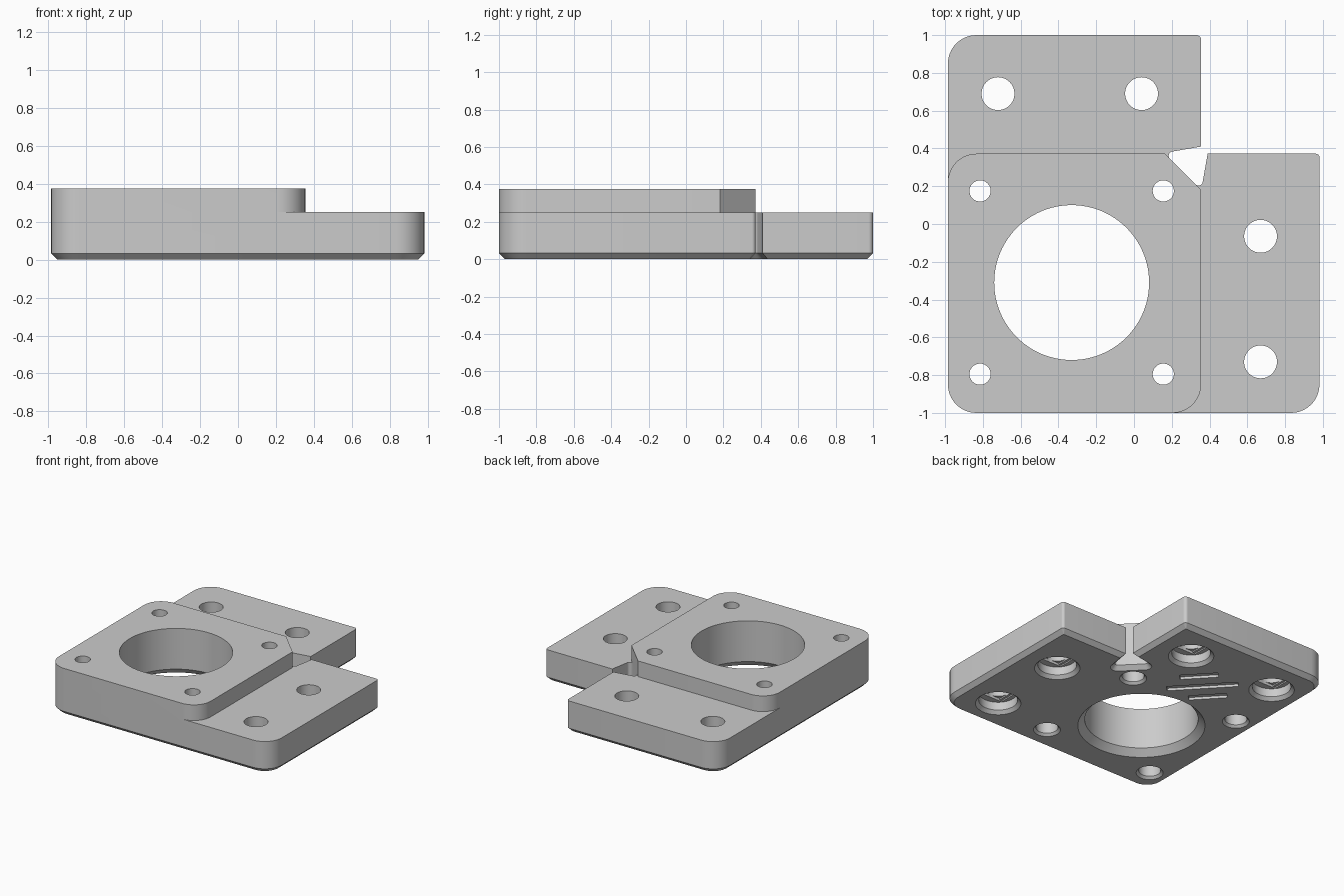
import bpy, bmesh, math
from mathutils import Vector, Matrix

if "Cube" in bpy.data.objects:
    bpy.data.objects.remove(bpy.data.objects["Cube"], do_unlink=True)

STEP, TOP, BEVEL = 0.25, 0.375, 0.032

grey = bpy.data.materials.new("plain grey")
grey.use_nodes = True
GREY = (0.6, 0.6, 0.6, 1)
grey.diffuse_color = GREY
grey.node_tree.nodes["Principled BSDF"].inputs["Base Color"].default_value = GREY


def to_object(name, bm):
    bmesh.ops.recalc_face_normals(bm, faces=bm.faces)
    mesh = bpy.data.meshes.new(name)
    bm.to_mesh(mesh)
    bm.free()
    mesh.materials.append(grey)
    obj = bpy.data.objects.new(name, mesh)
    bpy.context.collection.objects.link(obj)
    return obj


def rounded(corners, inset=0.0, steps=10):
    """Counter-clockwise outline of (x, y, radius) corners, inset and filleted."""
    pts = [Vector(c[:2]) for c in corners]
    n = len(pts)
    out = []
    for i, (x, y, r) in enumerate(corners):
        p = pts[i]
        d0 = (p - pts[i - 1]).normalized()
        d1 = (pts[(i + 1) % n] - p).normalized()
        n0, n1 = Vector((-d0.y, d0.x)), Vector((-d1.y, d1.x))
        miter = (n0 + n1) / (1 + n0.dot(n1))
        p = p + miter * inset
        if r == 0:
            out.append(p)
            continue
        side = 1 if d0.x * d1.y - d0.y * d1.x > 0 else -1
        radius = max(r - side * inset, 0.004)
        centre = p + miter * radius * side
        turn = side * math.acos(max(-1, min(1, d0.dot(d1))))
        arm = n0 * -side * radius
        for k in range(steps + 1):
            out.append(centre + Matrix.Rotation(turn * k / steps, 2) @ arm)
    return out


def loft(name, rings):
    """Solid through (outline, z) rings with equal point counts."""
    bm = bmesh.new()
    loops = [[bm.verts.new((p.x, p.y, z)) for p in ring] for ring, z in rings]
    for a, b in zip(loops, loops[1:]):
        for i in range(len(a)):
            j = (i + 1) % len(a)
            bm.faces.new((a[i], a[j], b[j], b[i]))
    bm.faces.new(loops[0])
    bm.faces.new(loops[-1])
    return to_object(name, bm)


def round_cutter(x, y, profile, sides=48):
    """Turned cutter from (radius, z) pairs."""
    rings = []
    for r, z in profile:
        angles = [2 * math.pi * k / sides for k in range(sides)]
        rings.append(([Vector((x + r * math.cos(a), y + r * math.sin(a))) for a in angles], z))
    return loft("round_cutter", rings)


def box_cutter(x, y, z0, z1, length, width, angle=0.0):
    bm = bmesh.new()
    place = Matrix.Translation((x, y, (z0 + z1) / 2)) @ Matrix.Rotation(angle, 4, "Z")
    bmesh.ops.create_cube(bm, size=1, matrix=place @ Matrix.Diagonal((length, width, z1 - z0, 1)))
    return to_object("box_cutter", bm)


def combine(target, other, operation):
    bpy.context.view_layer.objects.active = target
    mod = target.modifiers.new("combine", "BOOLEAN")
    mod.operation, mod.solver, mod.object = operation, "EXACT", other
    bpy.ops.object.modifier_apply(modifier=mod.name)
    bpy.data.objects.remove(other, do_unlink=True)


# L-shaped plate with a relief notch at the inner corner and a bevelled underside
plate_corners = [
    (-0.985, -1, 0.15), (0.982, -1, 0.15), (0.982, 0.372, 0.02), (0.39, 0.372, 0),
    (0.356, 0.18, 0.022), (0.16, 0.376, 0.022), (0.355, 0.41, 0),
    (0.355, 1, 0.025), (-0.985, 1, 0.15)]
side = rounded(plate_corners)
bracket = loft("mounting_bracket", [(rounded(plate_corners, BEVEL), 0), (side, BEVEL), (side, STEP)])

# Raised square pad with one clipped corner
pad_corners = [
    (-0.985, -1, 0.15), (0.355, -1, 0.15), (0.355, 0.181, 0),
    (0.164, 0.372, 0), (-0.985, 0.372, 0.15)]
pad = rounded(pad_corners)
combine(bracket, loft("raised_pad", [(pad, STEP), (pad, TOP)]), "UNION")


def flared(r, flare):
    """Start of a hole profile that opens out at the underside."""
    return [(r + 2 * flare, -flare), (r, flare)]


# Large central bore
combine(bracket, round_cutter(-0.33, -0.31, flared(0.41, 0.05) + [(0.41, 0.5)], 96), "DIFFERENCE")

# Small screw holes, counterbored from below
for sx in (-1, 1):
    for sy in (-1, 1):
        profile = flared(0.08, 0.018) + [(0.08, 0.24), (0.056, 0.24), (0.056, 0.5)]
        combine(bracket, round_cutter(-0.33 + 0.485 * sx, -0.31 + 0.485 * sy, profile), "DIFFERENCE")

# Arm bolt holes: counterbore, bridging slot, then the through hole
for x, y in ((-0.72, 0.69), (0.04, 0.69), (0.67, -0.065), (0.67, -0.73)):
    profile = flared(0.14, 0.025) + [(0.14, 0.09), (0.087, 0.09), (0.087, 0.5)]
    combine(bracket, round_cutter(x, y, profile), "DIFFERENCE")
    combine(bracket, box_cutter(x, y, 0.08, 0.1, 0.21, 0.172), "DIFFERENCE")
    combine(bracket, box_cutter(x, y, 0.085, 0.11, 0.172, 0.172), "DIFFERENCE")

# Three shallow diagonal grooves in the underside
for x, y, length in ((-0.19, 0.505, 0.28), (-0.305, 0.407, 0.52), (-0.43, 0.318, 0.28)):
    combine(bracket, box_cutter(x, y, -0.02, 0.02, length, 0.06, math.radians(133)), "DIFFERENCE")

# Smooth curved walls, keep hard edges
bpy.ops.object.select_all(action="DESELECT")
bracket.select_set(True)
bpy.context.view_layer.objects.active = bracket
bpy.ops.object.shade_smooth_by_angle(angle=math.radians(25))
